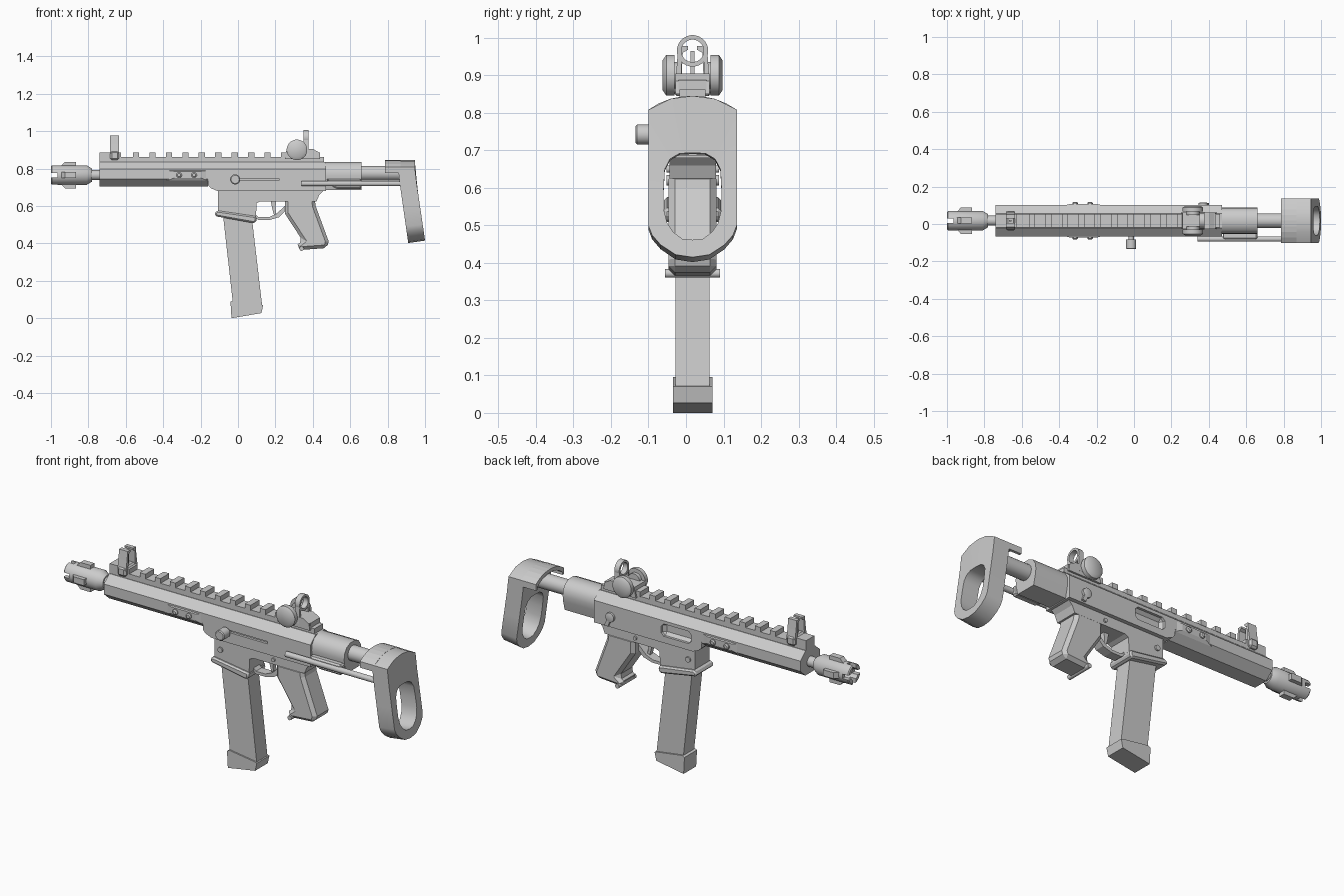
import bpy, bmesh, math
from mathutils import Vector

C = 0.0175  # y of the centre plane


def mesh(name, verts, faces, bevel=0, smooth=False):
    me = bpy.data.meshes.new(name)
    me.from_pydata(verts, [], faces)
    bm = bmesh.new()
    bm.from_mesh(me)
    bmesh.ops.recalc_face_normals(bm, faces=bm.faces)
    bm.to_mesh(me)
    bm.free()
    ob = bpy.data.objects.new(name, me)
    bpy.context.collection.objects.link(ob)
    if bevel:
        m = ob.modifiers.new("bevel", 'BEVEL')
        m.width, m.segments, m.limit_method = bevel, 1, 'ANGLE'
        m.angle_limit = math.radians(50)
    if smooth:
        bpy.context.view_layer.objects.active = ob
        ob.select_set(True)
        bpy.ops.object.shade_smooth_by_angle(angle=math.radians(35))
        ob.select_set(False)
    return ob


def loft(name, a, b, **kw):
    n = len(a)
    faces = [(i, (i + 1) % n, n + (i + 1) % n, n + i) for i in range(n)]
    faces += [tuple(range(n)), tuple(range(n, 2 * n))]
    return mesh(name, a + b, faces, **kw)


def side(name, pts, half, y=C, **kw):      # x,z profile, extruded along y
    return loft(name, [(x, y - half, z) for x, z in pts], [(x, y + half, z) for x, z in pts], **kw)


def section(name, pts, x0, x1, **kw):      # y,z profile, extruded along x
    return loft(name, [(x0, C + y, z) for y, z in pts], [(x1, C + y, z) for y, z in pts], **kw)


def box(name, x0, x1, y0, y1, z0, z1, **kw):
    return side(name, [(x0, z0), (x1, z0), (x1, z1), (x0, z1)], (y1 - y0) / 2, (y0 + y1) / 2, **kw)


def lathe(name, prof, origin, axis='x', n=24, closed=False):  # (distance, radius) profile
    verts, faces, m = [], [], len(prof)
    for d, r in prof:
        for i in range(n):
            t = 2 * math.pi * (i + 0.5) / n
            u, v = r * math.cos(t), r * math.sin(t)
            verts.append(Vector((d, u, v) if axis == 'x' else (u, d, v)) + Vector(origin))
    for k in range(m if closed else m - 1):
        for i in range(n):
            j, q = (i + 1) % n, (k + 1) % m
            faces.append((k * n + i, k * n + j, q * n + j, q * n + i))
    if not closed:
        faces += [tuple(range(n)), tuple(range((m - 1) * n, m * n))]
    return mesh(name, verts, faces, smooth=True)


def cut(ob, cutter):
    cutter.hide_render = True
    cutter.hide_set(True)
    cutter.display_type = 'WIRE'
    m = ob.modifiers.new("cut", 'BOOLEAN')
    m.operation, m.object, m.solver = 'DIFFERENCE', cutter, 'EXACT'


def mirror(half):                          # right half outline -> full closed outline
    return half + [(-y, z) for y, z in reversed(half) if y > 1e-6]


# Handguard and upper receiver
hand = [(0.038, 0.835), (0.083, 0.797), (0.083, 0.743), (0.04, 0.705)]
section("handguard", mirror(hand), -0.74, -0.16)
upper = [(0.038, 0.835), (0.083, 0.797), (0.083, 0.735)]
section("upper_receiver_top", mirror([(0.038, 0.835), (0.083, 0.797)]), -0.16, 0.47)
receiver = side("receiver", [(-0.16, 0.797), (0.47, 0.797), (0.47, 0.68), (-0.11, 0.68),
                             (-0.145, 0.695), (-0.16, 0.71)], 0.083)
cut(receiver, box("port_cutter", -0.1, 0.075, C + 0.055, C + 0.12, 0.715, 0.78, bevel=0.015))
cut(receiver, box("slot_cutter", -0.02, 0.22, C - 0.12, C - 0.07, 0.736, 0.748))
for s in (-1, 1):
    loft("handguard_pad", [(x, C + s * 0.08, z) for x, z in [(-0.38, 0.735), (-0.16, 0.735), (-0.16, 0.79), (-0.38, 0.79)]],
         [(x, C + s * 0.09, z) for x, z in [(-0.34, 0.75), (-0.2, 0.75), (-0.2, 0.785), (-0.34, 0.785)]])
    for x in (-0.315, -0.235):
        lathe("handguard_screw", [(s * 0.08, 0.015), (s * 0.096, 0.015), (s * 0.101, 0.009)], (x, C, 0.765), 'y', 12)
    for x, z, r in [(-0.07, 0.62, 0.014), (0.24, 0.65, 0.01)]:
        lathe("receiver_pin", [(s * 0.05, r), (s * 0.07, r)], (x, C, z), 'y', 12)

# Top rail
box("rail_base", -0.74, 0.46, C - 0.035, C + 0.035, 0.83, 0.862)
box("rail_front_block", -0.74, -0.625, C - 0.035, C + 0.035, 0.86, 0.887)
for i in range(12):
    x = -0.562 + i * 0.088
    side("rail_tooth", [(x, 0.86), (x + 0.033, 0.86), (x + 0.033, 0.887), (x, 0.887)], 0.037)

# Barrel and muzzle device
lathe("barrel", [(-0.8, 0.027), (-0.73, 0.027)], (0, C, 0.765))
muzzle = lathe("muzzle_device", [(-1, 0.03), (-1, 0.048), (-0.995, 0.053), (-0.81, 0.053),
                                 (-0.78, 0.035), (-0.78, 0.02), (-0.9, 0.02), (-0.9, 0.03)],
               (0, C, 0.765), closed=True)
cut(muzzle, box("tip_cutter_a", -1.02, -0.965, C - 0.012, C + 0.012, 0.69, 0.84))
cut(muzzle, box("tip_cutter_b", -1.02, -0.965, C - 0.09, C + 0.09, 0.753, 0.777))
for k in range(4):
    c, s = round(math.cos(k * math.pi / 2)), round(math.sin(k * math.pi / 2))
    fin = [[(x, C + c * r - s * w, 0.765 + s * r + c * w) for x, r in
            [(-0.95, 0.045), (-0.925, 0.071), (-0.865, 0.071), (-0.865, 0.045)]] for w in (-0.016, 0.016)]
    loft("muzzle_fin", *fin)

# Magazine well, flare and magazine
side("magazine_well", [(-0.107, 0.69), (-0.107, 0.56), (0.095, 0.53), (0.1, 0.615), (0.12, 0.625), (0.25, 0.625),
                       (0.42, 0.625), (0.435, 0.66), (0.46, 0.685)], 0.062)
side("magazine_well_flare", [(-0.107, 0.575), (-0.125, 0.565), (-0.122, 0.545), (0.09, 0.507),
                             (0.1, 0.525), (0.098, 0.545)], 0.076, bevel=0.008)
side("magazine", [(-0.08, 0.55), (0.075, 0.53), (0.13, 0.06), (-0.025, 0.06)], 0.045)
side("magazine_base", [(-0.04, 0.088), (-0.035, 0.0), (0.125, 0.027), (0.135, 0.07), (0.115, 0.075), (-0.025, 0.095)], 0.0525)

# Trigger and guard
side("trigger_guard", [(0.08, 0.545), (0.11, 0.525), (0.17, 0.525), (0.22, 0.54), (0.255, 0.575),
                       (0.255, 0.605), (0.205, 0.557), (0.165, 0.54), (0.11, 0.54), (0.09, 0.56)], 0.025)
side("trigger", [(0.175, 0.63), (0.205, 0.63), (0.2, 0.59), (0.205, 0.56), (0.192, 0.553), (0.182, 0.59)], 0.012)

# Pistol grip
side("pistol_grip", [(0.25, 0.64), (0.41, 0.64), (0.415, 0.6), (0.485, 0.41), (0.475, 0.375), (0.335, 0.365),
                     (0.315, 0.375), (0.32, 0.395), (0.345, 0.415), (0.25, 0.56)], 0.064, bevel=0.017)
lathe("grip_pin", [(-0.073, 0.012), (0.073, 0.012)], (0.34, C, 0.372), 'y', 12)

# Charging handle and selector
lathe("charging_handle", [(-0.152, 0.022), (-0.148, 0.027), (-0.1, 0.027), (-0.1, 0.014), (-0.06, 0.014)],
      (-0.015, C, 0.742), 'y')
lathe("selector_hub", [(0.07, 0.025), (0.095, 0.025), (0.098, 0.015)], (0.37, C, 0.735), 'y', 12)
side("selector_lever", [(0.36, 0.735), (0.38, 0.735), (0.4, 0.69), (0.38, 0.685)], 0.006, C + 0.09)

# Stock housing, tube and rod
house = [(0.02, 0.835), (0.05, 0.822), (0.068, 0.795), (0.072, 0.765), (0.068, 0.735), (0.056, 0.685)]
section("stock_housing", mirror(house), 0.46, 0.66, smooth=True)
lathe("buffer_tube", [(0.6, 0.04), (0.9, 0.04)], (0, C, 0.775))
lathe("stock_rod", [(0.34, 0.015), (0.9, 0.015)], (0, -0.08, 0.72), n=12)
side("rod_sleeve", [(0.47, 0.745), (0.66, 0.745), (0.66, 0.69), (0.53, 0.69), (0.51, 0.7)], 0.02, -0.062, bevel=0.008)

# Stock cap shell
dome = [(0, 0.845), (0.03, 0.843), (0.06, 0.837), (0.09, 0.825), (0.118, 0.808), (0.118, 0.775)]
inner = [(y * 0.88, z - 0.018) for y, z in dome[:5]] + [(0.104, 0.775)]
full = [(-y, z) for y, z in dome[:0:-1]] + dome + inner[::-1] + [(-y, z) for y, z in inner[1:]]
section("stock_cap", full, 0.785, 0.87)

# Stock butt loop, leaning back
out = dome[:1] + dome[2:3] + dome[4:5] + [(0.118, 0.72), (0.118, 0.6), (0.118, 0.49), (0.108, 0.463), (0.085, 0.436),
                                          (0.045, 0.409), (0, 0.402)]
hole = [(0, 0.69), (0.035, 0.688), (0.06, 0.673), (0.074, 0.645), (0.077, 0.59), (0.077, 0.535), (0.068, 0.497),
        (0.052, 0.472), (0.028, 0.453), (0, 0.45)]
out, hole = mirror(out), mirror(hole)
n = len(out)
verts = []
for loop, back in ((out, 0), (out, 1), (hole, 1), (hole, 0)):
    for y, z in loop:
        lean = max(0, 0.79 - z) * 0.145
        tilt = 0.013 * back * max(0, (0.79 - z) / 0.39)
        verts.append((0.855 + 0.09 * back + lean * 0.98, C + y, z + tilt))
faces = [(k * n + i, k * n + (i + 1) % n, (k + 1) % 4 * n + (i + 1) % n, (k + 1) % 4 * n + i)
         for k in range(4) for i in range(n)]
mesh("stock_butt", verts, faces, smooth=True)

# Front sight
box("front_sight_base", -0.685, -0.635, C - 0.053, C + 0.053, 0.845, 0.895, bevel=0.01)
for s in (-1, 1):
    ear = [[(x, C + s * y, z) for y, z in [(0.03, 0.88), (0.048, 0.88), (0.04, 0.93), (0.034, 0.978),
                                          (0.012, 0.978), (0.012, 0.968), (0.026, 0.96)]] for x in (-0.685, -0.635)]
    loft("front_sight_ear", *ear)
lathe("front_sight_post", [(-0.667, 0.005), (-0.655, 0.005)], (0, C, 0.955), n=8)
box("front_sight_pin", -0.667, -0.655, C - 0.005, C + 0.005, 0.89, 0.965)

# Rear sight
side("rear_sight_base", [(0.25, 0.85), (0.44, 0.85), (0.435, 0.885), (0.4, 0.905), (0.26, 0.905)], 0.045)
for s in (-1, 1):
    lathe("rear_sight_knob", [(s * 0.03, 0.035), (s * 0.048, 0.035), (s * 0.048, 0.055), (s * 0.07, 0.055),
                              (s * 0.08, 0.04)], (0.315, C, 0.9), 'y')
    leg = [[(x, C + s * y, z) for y, z in [(0.03, 0.87), (0.046, 0.87), (0.04, 0.955), (0.03, 0.945)]] for x in (0.35, 0.378)]
    loft("rear_sight_leg", *leg)
lathe("rear_sight_ring", [(0.35, 0.03), (0.35, 0.042), (0.378, 0.042), (0.378, 0.03)], (0, C, 0.965), closed=True)
